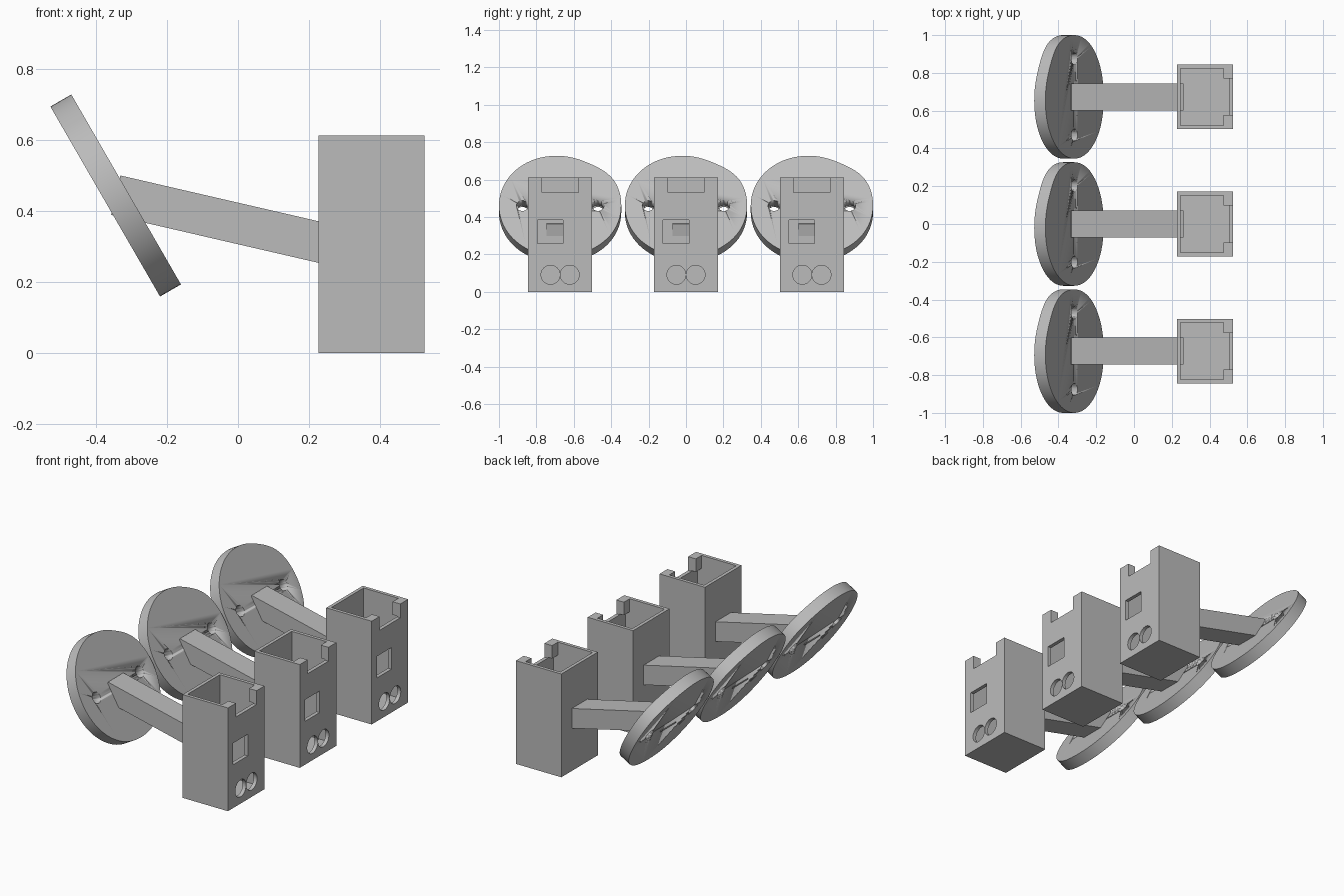
import bpy, bmesh, math
from mathutils import Matrix, Vector

if "Cube" in bpy.data.objects:
    bpy.data.objects.remove(bpy.data.objects["Cube"])

SPACING = 0.673          # distance between the three brackets
Y0 = -SPACING            # the first one; an array makes the rest

grey = bpy.data.materials.new("plain grey")
grey.diffuse_color = (0.5, 0.5, 0.5, 1)
grey.use_nodes = True
grey.node_tree.nodes["Principled BSDF"].inputs["Base Color"].default_value = grey.diffuse_color


def make(name, bm):
    bmesh.ops.recalc_face_normals(bm, faces=bm.faces)
    me = bpy.data.meshes.new(name)
    bm.to_mesh(me)
    bm.free()
    me.materials.append(grey)
    ob = bpy.data.objects.new(name, me)
    bpy.context.collection.objects.link(ob)
    return ob


def block(name, lo, hi):
    bm = bmesh.new()
    lo, hi = Vector(lo), Vector(hi)
    bmesh.ops.create_cube(bm, size=1, matrix=Matrix.Translation((lo + hi) / 2)
                          @ Matrix.Diagonal((*(hi - lo), 1)))
    return make(name, bm)


def rod(name, radius, depth, matrix):
    bm = bmesh.new()
    bmesh.ops.create_cone(bm, cap_ends=True, segments=40, radius1=radius,
                          radius2=radius, depth=depth, matrix=matrix)
    return make(name, bm)


def cut(ob, cutter):
    m = ob.modifiers.new("cut", 'BOOLEAN')
    m.operation, m.solver, m.object = 'DIFFERENCE', 'EXACT', cutter
    cutter.hide_render = True
    cutter.hide_viewport = True


def smooth(ob):
    bpy.ops.object.select_all(action='DESELECT')
    ob.select_set(True)
    bpy.context.view_layer.objects.active = ob
    bpy.ops.object.shade_smooth_by_angle(angle=math.radians(30))


def repeat(ob):
    a = ob.modifiers.new("row", 'ARRAY')
    a.count = 3
    a.use_relative_offset = False
    a.use_constant_offset = True
    a.constant_offset_displace = (0, SPACING, 0)


# Open-topped housing with thin walls and thicker top front corners
housing = block("housing", (0.227, Y0 - 0.171, 0), (0.525, Y0 + 0.171, 0.612))
cut(housing, block("cavity_cutter", (0.247, Y0 - 0.151, 0.022), (0.475, Y0 + 0.151, 0.7)))
cut(housing, block("front_pocket_cutter", (0.46, Y0 - 0.151, 0.022), (0.503, Y0 + 0.151, 0.535)))
cut(housing, block("notch_cutter", (0.46, Y0 - 0.097, 0.53), (0.56, Y0 + 0.097, 0.7)))
cut(housing, block("window_cutter", (0.49, Y0 - 0.122, 0.257), (0.56, Y0 + 0.015, 0.385)))
for i, side in enumerate((-1, 1)):
    # Round holes low on the front wall
    m = Matrix.Translation((0.53, Y0 + side * 0.0515, 0.091)) @ Matrix.Rotation(math.pi / 2, 4, 'Y')
    cut(housing, rod(f"round_hole_cutter_{i}", 0.0505, 0.08, m))
repeat(housing)

# Sloping square arm, its end reaching just inside the housing
bm = bmesh.new()
profile = [(-0.331, 0.499), (0.262, 0.362), (0.236, 0.251), (-0.357, 0.388)]
face = bm.faces.new([bm.verts.new((x, Y0 - 0.072, z)) for x, z in profile])
ext = bmesh.ops.extrude_face_region(bm, geom=[face])
bmesh.ops.translate(bm, vec=(0, 0.144, 0),
                    verts=[v for v in ext["geom"] if isinstance(v, bmesh.types.BMVert)])
repeat(make("arm", bm))

# Tilted mounting disc with a slightly uneven rim
RADII = [.327, .327, .304, .308, .319, .326, .327, .325, .318, .309, .316, .325]


def rim(t):
    """Smooth closed interpolation of the rim radius."""
    n = len(RADII)
    f = t * n
    i = int(f)
    f -= i
    a, b, c, d = (RADII[(i + k) % n] for k in (-1, 0, 1, 2))
    return b + 0.5 * f * (c - a + f * (2*a - 5*b + 4*c - d + f * (3*(b - c) + d - a)))


up = Vector((-0.5, 0, 0.866))          # up the disc face
normal = Vector((0.866, 0, 0.5))       # out of the disc face
side_dir = Vector((0, 1, 0))
centre = Vector((-0.3445, Y0, 0.443))
frame = Matrix((side_dir, up, normal)).transposed().to_4x4()
frame.translation = centre

bm = bmesh.new()
N = 84
loop = []
for k in range(N):
    a, r = 2 * math.pi * k / N, rim(k / N)
    loop.append(bm.verts.new(frame @ Vector((r * math.cos(a), r * math.sin(a), -0.034))))
face = bm.faces.new(loop)
ext = bmesh.ops.extrude_face_region(bm, geom=[face])
bmesh.ops.translate(bm, vec=normal * 0.068,
                    verts=[v for v in ext["geom"] if isinstance(v, bmesh.types.BMVert)])
disc = make("mounting_disc", bm)
smooth(disc)

# Screw holes either side of the arm
for i, side in enumerate((-1, 1)):
    hole = rod(f"screw_hole_cutter_{i}", 0.032, 0.2, frame @ Matrix.Translation((side * 0.202, 0, 0)))
    smooth(hole)
    cut(disc, hole)
repeat(disc)
